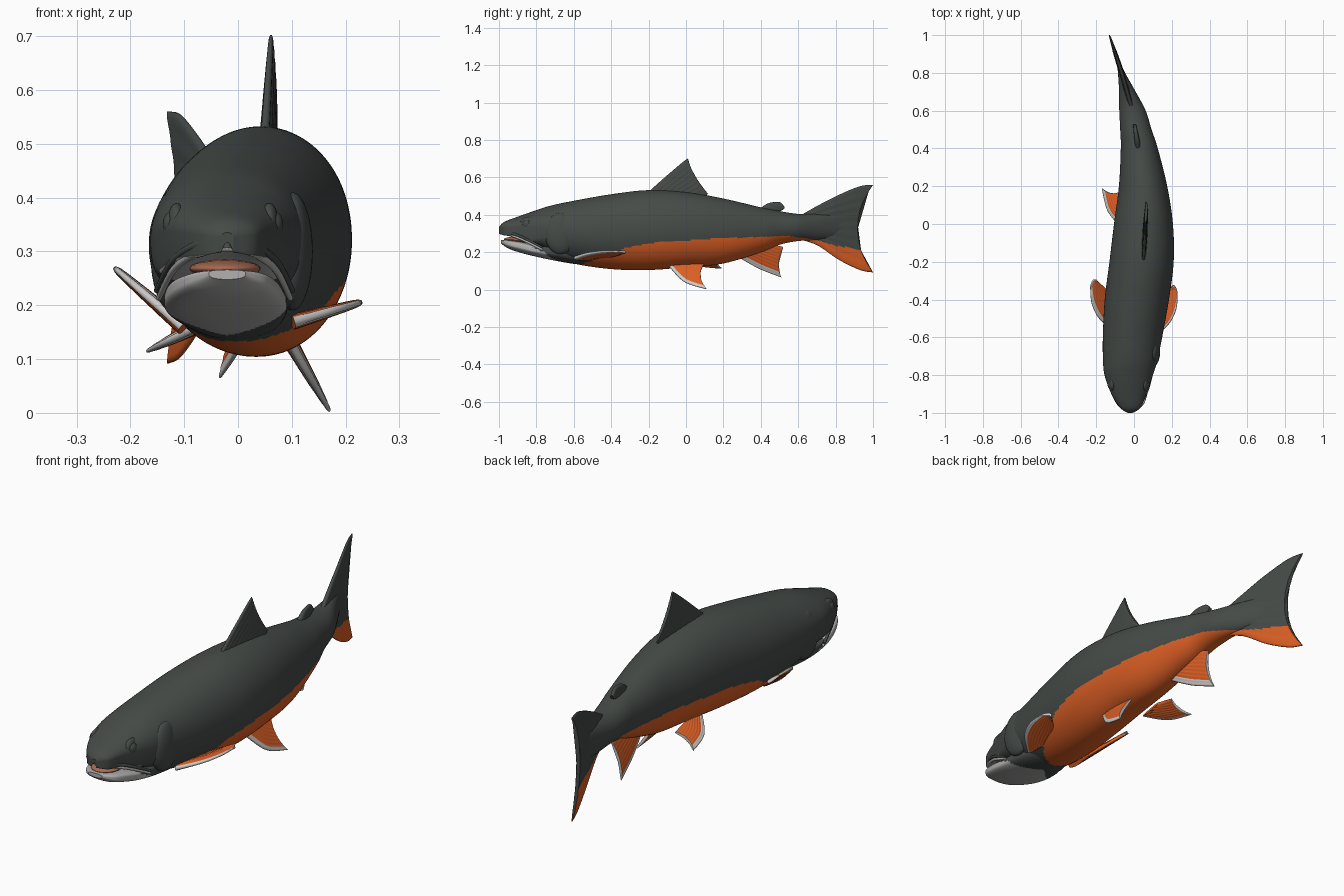
import bpy, bmesh, math
from mathutils import Vector

cube = bpy.data.objects.get("Cube")
if cube:
    bpy.data.objects.remove(cube, do_unlink=True)


def material(name, rgb):
    m = bpy.data.materials.new(name)
    m.use_nodes = True
    m.diffuse_color = (*rgb, 1)
    bsdf = m.node_tree.nodes["Principled BSDF"]
    bsdf.inputs["Base Color"].default_value = (*rgb, 1)
    bsdf.inputs["Roughness"].default_value = 0.6
    return m


MATS = [material("dark slate", (0.06, 0.07, 0.064)),
        material("belly orange", (0.72, 0.115, 0.018)),
        material("fin white", (0.6, 0.59, 0.58)),
        material("jaw grey", (0.45, 0.44, 0.435)),
        material("tongue pink", (0.38, 0.14, 0.08))]
DARK, ORANGE, WHITE, GREY, PINK = range(5)


def spline(pts, t):
    """Smooth curve through pts, t from 0 to 1, any number of components."""
    n = len(pts) - 1
    i = min(int(t * n), n - 1)
    f = t * n - i
    p = [pts[max(0, min(n, i + k))] for k in (-1, 0, 1, 2)]
    return [b + 0.5 * f * (c - a + f * (2*a - 5*b + 4*c - d + f * (3*(b - c) + d - a)))
            for a, b, c, d in zip(*p)]


def lerp(pts, y):
    """Straight-line lookup in a list of (y, value)."""
    for (a, va), (b, vb) in zip(pts, pts[1:]):
        if y <= b:
            return va + (vb - va) * max(0, y - a) / (b - a)
    return pts[-1][1]


def skin(name, rings, rule):
    """Join closed rings into a surface; rule(s, j, centre, normal) gives the colour."""
    bm = bmesh.new()
    vs = [[bm.verts.new(p) for p in r] for r in rings]
    n = len(vs[0])
    made = []
    for i in range(len(vs) - 1):
        for j in range(n):
            k = (j + 1) % n
            f = bm.faces.new((vs[i][j], vs[i][k], vs[i+1][k], vs[i+1][j]))
            made.append((f, i / (len(vs) - 1), j / n))
    made += [(bm.faces.new(vs[0]), 0, 0.25), (bm.faces.new(vs[-1]), 1, 0.25)]
    bmesh.ops.recalc_face_normals(bm, faces=bm.faces)
    for f, s, j in made:
        f.material_index = rule(s, j, f.calc_center_median(), f.normal)
        f.smooth = len(f.verts) == 4
    me = bpy.data.meshes.new(name)
    bm.to_mesh(me)
    bm.free()
    for m in MATS:
        me.materials.append(m)
    ob = bpy.data.objects.new(name, me)
    bpy.context.collection.objects.link(ob)


def loft(name, stations, rule, count, upper, lower, droop):
    """Rings from (y, centre x, half width, bottom z, top z)."""
    rings, sides = [], 144
    for i in range(count + 1):
        y, x, w, lo, hi = spline(stations, i / count)
        mid, h, ring = (lo + hi) / 2, (hi - lo) / 2, []
        for j in range(sides):
            a = math.tau * j / sides
            c, s = math.cos(a), math.sin(a)
            if s >= 0:
                z = mid + h * s ** upper(y)
            else:
                z = mid - h * (-s) ** lower(y) - droop(y) * c * c * min(1, -4 * s)
            ring.append((x + w * c, y, z))
        rings.append(ring)
    skin(name, rings, rule)


# Body, with the belly colour bounded by a line along the flank
BELLY = [(-0.6, 0.12), (-0.5, 0.155), (-0.38, 0.19), (-0.33, 0.222), (-0.2, 0.248),
         (0, 0.264), (0.2, 0.275), (0.55, 0.288), (0.7, 0.265), (0.8, 0.235), (1, 0.205)]
HEAD = [(-0.82, 1), (-0.7, 0)]


def body_colour(s, j, c, n):
    if c.y < -0.82 and n.z < -0.4:
        return GREY
    return ORANGE if c.y > -0.6 and c.z < lerp(BELLY, c.y) else DARK


loft("body", [
    (-1.0, -0.02, 0.012, 0.317, 0.335), (-0.972, -0.02, 0.055, 0.3, 0.362),
    (-0.9, -0.028, 0.092, 0.282, 0.39), (-0.8, -0.028, 0.128, 0.235, 0.425),
    (-0.72, -0.02, 0.144, 0.19, 0.45), (-0.6, -0.008, 0.157, 0.14, 0.475),
    (-0.4, 0.015, 0.17, 0.11, 0.51), (-0.2, 0.04, 0.17, 0.105, 0.532),
    (0, 0.05, 0.156, 0.12, 0.522), (0.2, 0.048, 0.128, 0.14, 0.487),
    (0.4, 0.028, 0.098, 0.2, 0.44), (0.5, 0.01, 0.083, 0.24, 0.42),
    (0.6, -0.008, 0.07, 0.26, 0.405), (0.7, -0.035, 0.044, 0.265, 0.405),
    (0.8, -0.066, 0.019, 0.28, 0.4), (0.87, -0.087, 0.006, 0.3, 0.38)],
    body_colour, 220, lambda y: 0.95,
    lambda y: 1 - 0.5 * lerp(HEAD, y), lambda y: 0.025 * lerp(HEAD, y))

# Lower jaw: pale lip and chin, narrowing to a point on the dark throat
LIP = [(-1, 0.3), (-0.9, 0.262), (-0.82, 0.225), (-0.7, 0.18)]


def jaw_colour(s, j, c, n):
    chin = c.y < -0.64 - abs(c.x + 0.02) and c.z < lerp(LIP, c.y)
    inside = c.y < -0.8 and n.z > 0.5
    return GREY if chin or inside else DARK


loft("lower_jaw", [
    (-0.99, -0.02, 0.034, 0.248, 0.266), (-0.95, -0.02, 0.074, 0.22, 0.265),
    (-0.88, -0.025, 0.1, 0.196, 0.256), (-0.8, -0.025, 0.112, 0.176, 0.24),
    (-0.7, -0.02, 0.112, 0.155, 0.24), (-0.6, -0.008, 0.095, 0.138, 0.24),
    (-0.54, 0, 0.07, 0.137, 0.2)],
    jaw_colour, 64, lambda y: 0.4, lambda y: 0.85, lambda y: 0)


def ball(name, loc, size, mat):
    bpy.ops.mesh.primitive_uv_sphere_add(segments=32, ring_count=16, radius=1, location=loc)
    ob = bpy.context.object
    ob.name, ob.scale = name, size
    ob.data.materials.append(MATS[mat])
    bpy.ops.object.shade_smooth()


def lip(name, path, depth, mat):
    """Rounded lip running across the mouth from corner to corner."""
    cu = bpy.data.curves.new(name, "CURVE")
    cu.dimensions, cu.bevel_depth, cu.use_fill_caps = "3D", depth, True
    sp = cu.splines.new("POLY")
    sp.points.add(40)
    full = [(-x, y, z) for x, y, z in path[:0:-1]] + path
    for i, p in enumerate(sp.points):
        x, y, z = spline(full, i / 40)
        p.co = (-0.025 + x, y, z, 1)
        p.radius = 1 - 0.4 * abs(i / 20 - 1)
    cu.materials.append(MATS[mat])
    bpy.context.collection.objects.link(bpy.data.objects.new(name, cu))


# Head details
ball("tongue", (-0.024, -0.89, 0.268), (0.066, 0.085, 0.017), PINK)
UPPER = [(0, -0.982, 0.322), (0.05, -0.962, 0.313), (0.096, -0.88, 0.282), (0.126, -0.77, 0.227)]
lip("upper_lip", UPPER, 0.009, DARK)
lip("inner_lip", [(x * 0.97, y + 0.004, z - 0.014) for x, y, z in UPPER], 0.009, GREY)
for side, sx in (("left", 1), ("right", -1)):
    ball(side + "_eye", (-0.028 + sx * 0.092, -0.85, 0.35), (0.02, 0.026, 0.026), DARK)
    ball(side + "_eye_socket", (-0.028 + sx * 0.086, -0.845, 0.35), (0.018, 0.042, 0.04), DARK)
    ball(side + "_gill_cover", (-0.012 + sx * 0.113, -0.67, 0.3), (0.038, 0.085, 0.11), DARK)


def fin(name, lead, trail, place, normal, thick, fork, rule, rays=9):
    """Blade between a leading and a trailing edge, placed by place(u, v)."""
    rings, cols = [], 40
    for i in range(33):
        s = i / 32
        a, b = Vector(spline(lead, s)), Vector(spline(trail, s))
        front, back = [], []
        for j in range(cols + 1):
            c = j / cols
            u, v = a.lerp(b, c)
            u -= fork * s ** 3 * 4 * c * (1 - c)
            t = thick * (1 - 0.5 * s) * (0.2 + 0.8 * math.sin(math.pi * c) ** 0.4)
            t *= 1 + 0.08 * math.sin(math.tau * rays * c)
            p = place(u, v)
            front.append(p + normal * t)
            back.append(p - normal * t)
        rings.append(front + back[::-1])
    skin(name, rings, rule)


# Fins along the midline follow the bend of the spine
SPINE = [(-0.2, 0.05), (0.1, 0.066), (0.45, 0.015), (0.6, -0.008), (0.8, -0.065), (1, -0.13)]
X = Vector((1, 0, 0))


def midline(u, v):
    return Vector((lerp(SPINE, u), u, v))


def dark(s, j, c, n):
    return DARK


def trim(width):
    """Orange blade with a pale leading edge and rim."""
    return lambda s, j, c, n: WHITE if min(j, 1 - j) < width or s > 0.965 else ORANGE


fin("dorsal_fin", [(-0.21, 0.515), (-0.1, 0.612), (-0.02, 0.68), (0.01, 0.702)],
    [(0, 0.48), (0.06, 0.485), (0.1, 0.495), (0.117, 0.512)],
    midline, X, 0.014, 0.015, dark)
fin("adipose_fin", [(0.39, 0.43), (0.44, 0.462), (0.5, 0.468), (0.525, 0.445)],
    [(0.44, 0.41), (0.47, 0.41), (0.49, 0.415), (0.515, 0.425)],
    midline, X, 0.016, -0.006, dark, 0)
fin("tail_fin", [(0.6, 0.39), (0.7, 0.447), (0.82, 0.508), (0.93, 0.553), (1, 0.56)],
    [(0.6, 0.27), (0.7, 0.238), (0.82, 0.158), (0.93, 0.105), (1, 0.092)],
    midline, X, 0.018, 0.085,
    lambda s, j, c, n: ORANGE if c.z < lerp(BELLY, c.y) else DARK)
fin("anal_fin", [(0.27, 0.18), (0.39, 0.112), (0.51, 0.065)],
    [(0.38, 0.25), (0.45, 0.245), (0.52, 0.228)],
    lambda u, v: midline(u, v) + X * 0.27 * (v - 0.21), X, 0.014, 0.02, trim(0.075))

# Paired fins share an outline and differ in pose
PECTORAL = ([(-0.57, -0.01), (-0.5, 0.1), (-0.42, 0.155), (-0.335, 0.165)],
            [(-0.47, -0.02), (-0.42, -0.01), (-0.355, 0.035), (-0.3, 0.12)])
PELVIC = ([(-0.1, -0.01), (-0.01, 0.097), (0.11, 0.143)],
          [(0.02, -0.03), (0.06, -0.02), (0.095, -0.01)])


def paired(name, outline, root, tip, stretch, shift, fork, width):
    d = Vector((tip[0] - root[0], 0, tip[1] - root[1])).normalized()
    base = Vector((root[0], shift, root[1]))
    fin(name, *outline, lambda u, v: base + Vector((0, u, 0)) + d * v * stretch,
        Vector((d.z, 0, -d.x)), 0.014, fork, trim(width))


paired("left_pectoral_fin", PECTORAL, (0.112, 0.172), (0.23, 0.206), 0.75, -0.03, -0.02, 0.06)
paired("right_pectoral_fin", PECTORAL, (-0.112, 0.168), (-0.23, 0.27), 0.95, 0, -0.02, 0.06)
paired("left_pelvic_fin", PELVIC, (0.1, 0.127), (0.17, 0.004), 1, 0, 0.025, 0.075)
paired("right_pelvic_fin", PELVIC, (-0.075, 0.16), (-0.168, 0.115), 0.74, 0.08, 0.02, 0.075)
